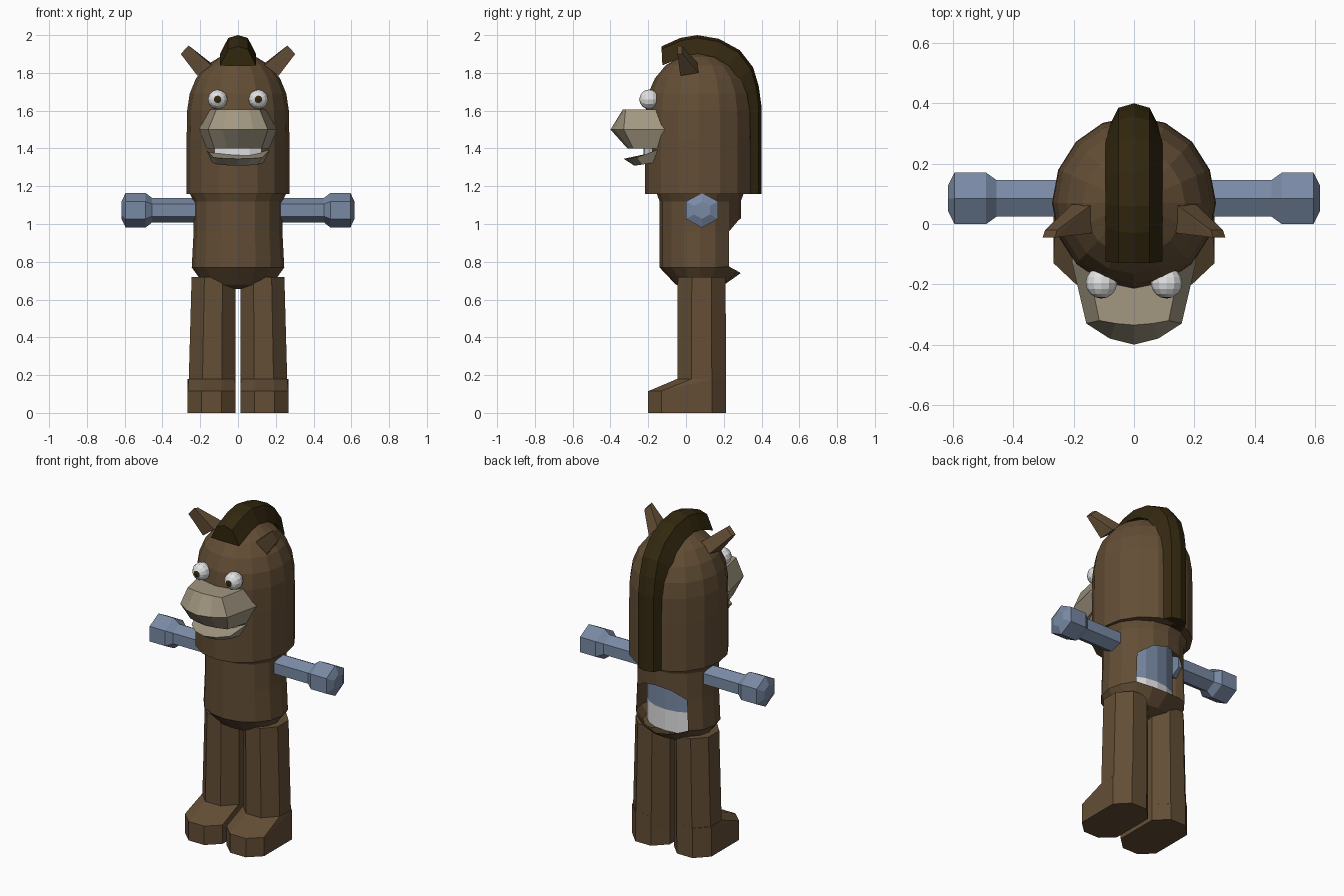
import bpy, bmesh, math
from mathutils import Vector

if "Cube" in bpy.data.objects:
    bpy.data.objects.remove(bpy.data.objects["Cube"])


def material(name, r, g, b):
    m = bpy.data.materials.new(name)
    m.diffuse_color = (r, g, b, 1)
    m.use_nodes = True
    m.node_tree.nodes["Principled BSDF"].inputs["Base Color"].default_value = m.diffuse_color
    return m


BROWN = material("brown cloth", 0.125, 0.076, 0.036)
DARK = material("dark brown", 0.033, 0.021, 0.005)
BEIGE = material("beige", 0.36, 0.31, 0.22)
BLUE = material("blue", 0.19, 0.255, 0.375)
WHITE = material("white", 0.75, 0.75, 0.76)


def finish(name, bm, *mats):
    bmesh.ops.recalc_face_normals(bm, faces=bm.faces)
    me = bpy.data.meshes.new(name)
    bm.to_mesh(me)
    bm.free()
    for m in mats:
        me.materials.append(m)
    ob = bpy.data.objects.new(name, me)
    bpy.context.collection.objects.link(ob)
    return ob


def loft(rings, cap=True):
    """Skin closed rings of equal length into a capped tube."""
    bm = bmesh.new()
    vs = [[bm.verts.new(p) for p in r] for r in rings]
    n = len(vs[0])
    for a, b in zip(vs, vs[1:]):
        for i in range(n):
            j = (i + 1) % n
            bm.faces.new((a[i], a[j], b[j], b[i]))
    if cap:
        bm.faces.new(vs[0])
        bm.faces.new(vs[-1])
    return bm


def ellipse(cx, cy, z, rx, ry, n, turn=0.0):
    return [Vector((cx + rx * math.cos(2 * math.pi * (i + turn) / n),
                    cy + ry * math.sin(2 * math.pi * (i + turn) / n), z)) for i in range(n)]


def hull(points):
    bm = bmesh.new()
    for p in points:
        bm.verts.new(p)
    bmesh.ops.convex_hull(bm, input=bm.verts)
    bmesh.ops.dissolve_limit(bm, angle_limit=0.02, verts=bm.verts, edges=bm.edges)
    return bm


def mirrored(half):
    """Points of a right half plus their left copies, in outline order."""
    return half + [(-x, y, z) for x, y, z in reversed(half) if x > 0]


# Domed head
head = [(1.16, 1), (1.45, 1), (1.60, .99), (1.69, .94), (1.77, .82), (1.84, .62), (1.885, .35), (1.905, .04)]
finish("head", loft([ellipse(0, .07, z, .272 * s, .287 * s, 16) for z, s in head]), BROWN)

# Mane swept over the head
rings = []
for y, z in [(.40, 1.16), (.40, 1.62), (.385, 1.73), (.355, 1.83), (.285, 1.92),
             (.175, 1.98), (.06, 2.0), (-.03, 1.985), (-.13, 1.94)]:
    d = (Vector((0, .07, min(z, 1.6))) - Vector((0, y, z))).normalized()
    if y < -.1:
        d = Vector((0, 0.05, -1))
    rings.append([Vector((x, y, z)) + d * k for x, k in
                  [(.095, .10), (.052, .015), (0, 0), (-.052, .015), (-.095, .10)]])
finish("mane", loft(rings), DARK)

# Torso with an opening at the back
rings = []
for z, rx, ry in [(1.16, .255, .23), (1.12, .235, .215), (1.03, .235, .215),
                  (.75, .245, .215), (.68, .18, .13), (.655, .05, .04)]:
    ring = ellipse(0, .075, z, rx, ry, 16)
    for i, p in enumerate(ring):
        off = min(abs(i - 4), 3)
        if z == 1.03:
            p.z -= (0, .015, .07, .07)[off]
        elif z == .75:
            p.z += (-.01, 0, .025, .02)[off]
    rings.append(ring)
bm = loft(rings)
gap = [f for f in bm.faces if len(f.verts) == 4 and f.calc_center_median().y > .2
       and .78 < f.calc_center_median().z < .95]
bmesh.ops.delete(bm, geom=gap, context='FACES')
finish("torso", bm, BROWN)

# Clothing seen through the opening
bm = loft([ellipse(0, .075, z, .19, .125, 16) for z in (.72, .85, 1.12)])
for f in bm.faces:
    f.material_index = 1 if f.calc_center_median().z < .85 else 0
finish("inner_clothing", bm, BLUE, WHITE)

for side, s in (("left", -1), ("right", 1)):
    # Arm ending in a mitten hand
    rings = []
    for x, r in [(.2, .065), (.455, .065), (.49, .092), (.595, .092), (.617, .045)]:
        rings.append([(s * x, .085 + r * 1.07 * math.sin(a * math.pi / 3),
                       1.073 + r * math.cos(a * math.pi / 3)) for a in range(6)])
    finish(side + "_arm", loft(rings), BLUE)

    # Leg
    finish(side + "_leg", loft([ellipse(s * .138, .083, .10, .135, .14, 8, .5),
                                ellipse(s * .130, .083, .72, .125, .137, 8, .5)]), BROWN)

    # Foot with a sloping toe
    base = ellipse(s * .14, .083, 0, .137, .14, 8, .5)
    for p in base:
        if p.y < 0:
            p.y = -.20
        elif p.y < .083:
            p.y = -.13
    top = [p.copy() for p in base]
    for p in top:
        p.z = .115 if p.y < 0 else .18
    heel = ellipse(s * .138, .083, .18, .133, .14, 8, .5)
    finish(side + "_foot", hull(base + top + heel), BROWN)

    # Ear
    finish(side + "_ear", hull([(s * x, y, z) for x, y, z in [
        (.14, -.03, 1.84), (.215, -.03, 1.785), (.14, .065, 1.85), (.205, .065, 1.80),
        (.262, -.045, 1.945), (.303, -.045, 1.90), (.255, -.02, 1.94), (.295, -.02, 1.90)]]), BROWN)

    # Eyeball with a dark pupil at its front pole
    bm = bmesh.new()
    bmesh.ops.create_uvsphere(bm, u_segments=12, v_segments=8, radius=.052)
    for f in bm.faces:
        f.material_index = 1 if f.calc_center_median().z > .045 else 0
    eye = finish(side + "_eye", bm, WHITE, DARK)
    eye.location = (s * .108, -.195, 1.66)
    eye.rotation_euler.x = math.pi / 2

# Muzzle
levels = [(1.605, [(.15, -.05), (.15, -.15), (.115, -.32), (.06, -.33), (0, -.335)]),
          (1.50, [(.205, -.05), (.205, -.13), (.158, -.33), (.08, -.38), (0, -.40)]),
          (1.40, [(.165, -.05), (.165, -.15), (.125, -.28), (.06, -.30), (0, -.31)])]
finish("muzzle", loft([mirrored([(x, y, z) for x, y in half]) for z, half in levels]), BEIGE)

# Lower jaw
jaw_top = [(.17, -.10, 1.395), (.165, -.16, 1.39), (.13, -.26, 1.352), (.07, -.31, 1.347), (0, -.33, 1.345)]
jaw_low = [(.14, -.10, 1.33), (.135, -.17, 1.325), (.10, -.23, 1.315), (.05, -.265, 1.31), (0, -.275, 1.31)]
finish("lower_jaw", loft([mirrored(jaw_top), mirrored(jaw_low)]), BEIGE)

# Teeth between muzzle and jaw
teeth = [(.13, -.10), (.125, -.19), (.06, -.22), (0, -.225)]
finish("teeth", loft([mirrored([(x, y, z) for x, y in teeth]) for z in (1.35, 1.405)]), WHITE)
